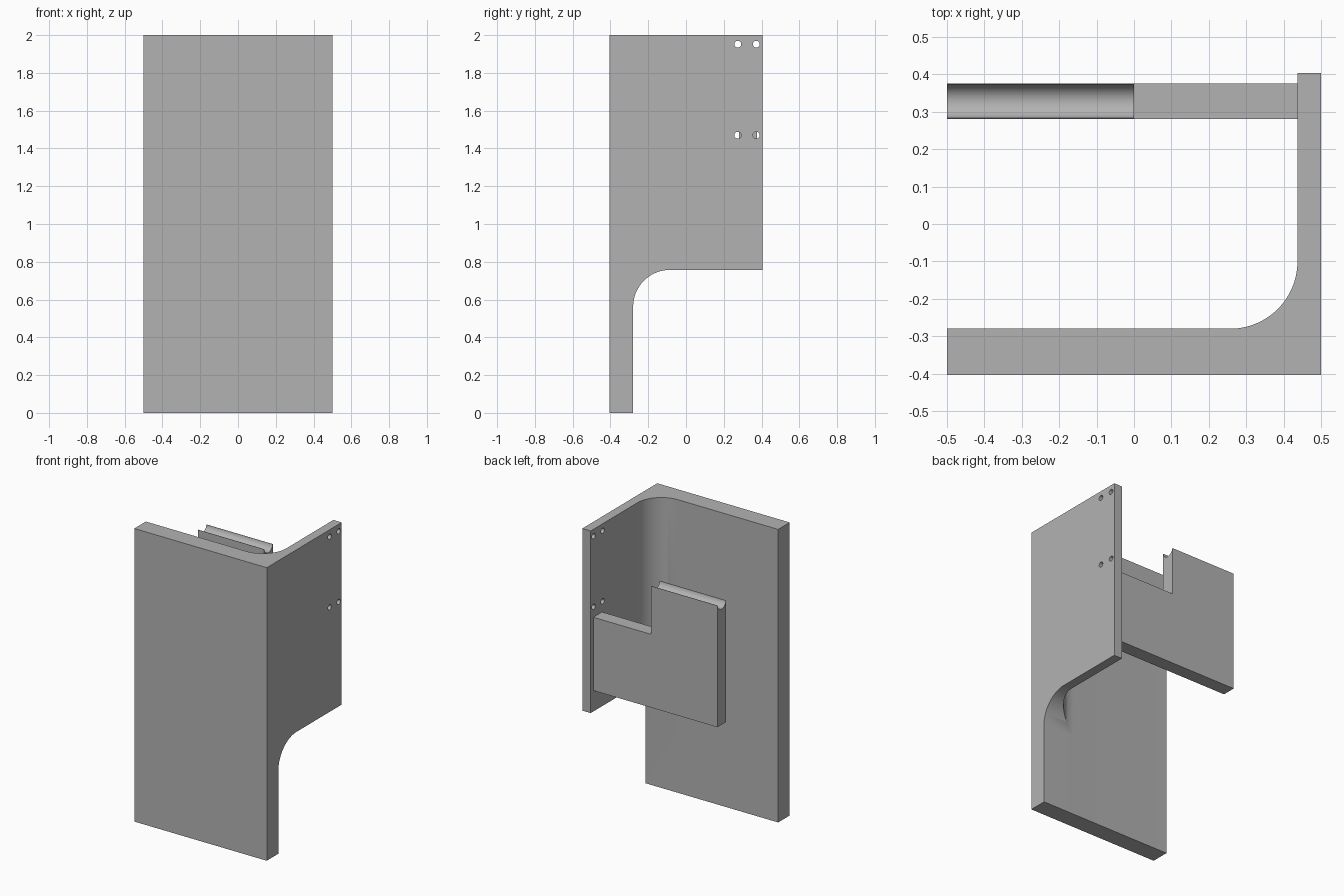
import bpy
import bmesh
from math import sin, cos, pi, radians
from mathutils import Vector

cube = bpy.data.objects.get("Cube")
if cube:
    bpy.data.objects.remove(cube, do_unlink=True)

grey = bpy.data.materials.new("plain grey")
grey.use_nodes = True
COLOUR = (0.45, 0.45, 0.45, 1)
grey.diffuse_color = COLOUR
grey.node_tree.nodes["Principled BSDF"].inputs["Base Color"].default_value = COLOUR


def arc(cx, cy, r, start, end, steps=24):
    """Points on an arc, angles in degrees."""
    angles = [radians(start + (end - start) * i / steps) for i in range(steps + 1)]
    return [(cx + r * cos(a), cy + r * sin(a)) for a in angles]


def prism(name, outline, axis, low, high):
    """Extrude an outline along x (yz points), y (xz points) or z (xy points)."""
    place = {"x": lambda a, b, t: (t, a, b),
             "y": lambda a, b, t: (a, t, b),
             "z": lambda a, b, t: (a, b, t)}[axis]
    shift = Vector(place(0, 0, high - low))
    bm = bmesh.new()
    face = bm.faces.new([bm.verts.new(place(a, b, low)) for a, b in outline])
    grown = bmesh.ops.extrude_face_region(bm, geom=[face], use_keep_orig=True)
    moved = [g for g in grown["geom"] if isinstance(g, bmesh.types.BMVert)]
    bmesh.ops.translate(bm, verts=moved, vec=shift)
    bmesh.ops.recalc_face_normals(bm, faces=bm.faces)
    mesh = bpy.data.meshes.new(name)
    bm.to_mesh(mesh)
    bm.free()
    mesh.materials.append(grey)
    obj = bpy.data.objects.new(name, mesh)
    bpy.context.collection.objects.link(obj)
    return obj


def activate(obj):
    bpy.ops.object.select_all(action="DESELECT")
    obj.select_set(True)
    bpy.context.view_layer.objects.active = obj


def cut(target, cutter):
    cutter.hide_render = True
    activate(target)
    mod = target.modifiers.new("cut", "BOOLEAN")
    mod.operation = "DIFFERENCE"
    mod.solver = "EXACT"
    mod.object = cutter
    bpy.ops.object.modifier_apply(modifier=mod.name)
    bpy.data.objects.remove(cutter, do_unlink=True)


FRONT, BACK = -0.404, 0.404
INNER_Y, INNER_X = -0.28, 0.437

# Corner panel: thick front wall and thin side wall joined by an inner fillet
r = 0.18
corner = prism("corner_panel",
               [(-0.5, FRONT), (0.5, FRONT), (0.5, BACK), (INNER_X, BACK)]
               + arc(INNER_X - r, INNER_Y + r, r, 0, -90)
               + [(-0.5, INNER_Y)], "z", 0, 2)

# Rounded cut-away under the side wall
r, edge, under = 0.195, INNER_Y + 0.0003, 0.757
cut(corner, prism("side_cutter",
                  [(edge, -0.1), (0.6, -0.1), (0.6, under)]
                  + arc(edge + r, under - r, r, 90, 180), "x", 0.2, 0.7))

# Two pairs of bolt holes through the side wall
for y in (0.274, 0.372):
    for z in (1.47, 1.952):
        cut(corner, prism("hole_cutter", arc(y, z, 0.018, 0, 345, 23), "x", 0.4, 0.6))

# Back plate: long low block with a taller half
NEAR, FAR = 0.281, 0.375
plate = prism("back_plate",
              [(-0.5, 0.9), (INNER_X, 0.9), (INNER_X, 1.4), (0, 1.4), (0, 1.73), (-0.5, 1.73)],
              "y", NEAR, FAR)

# Round groove along the top of the taller half
cut(plate, prism("groove_cutter",
                 arc((NEAR + FAR) / 2, 1.735, 0.0455, 180, 360)
                 + [(FAR - 0.0015, 1.8), (NEAR + 0.0015, 1.8)], "x", -0.6, 0.1))

for obj in (corner, plate):
    activate(obj)
    bpy.ops.object.shade_smooth_by_angle(angle=radians(30))
